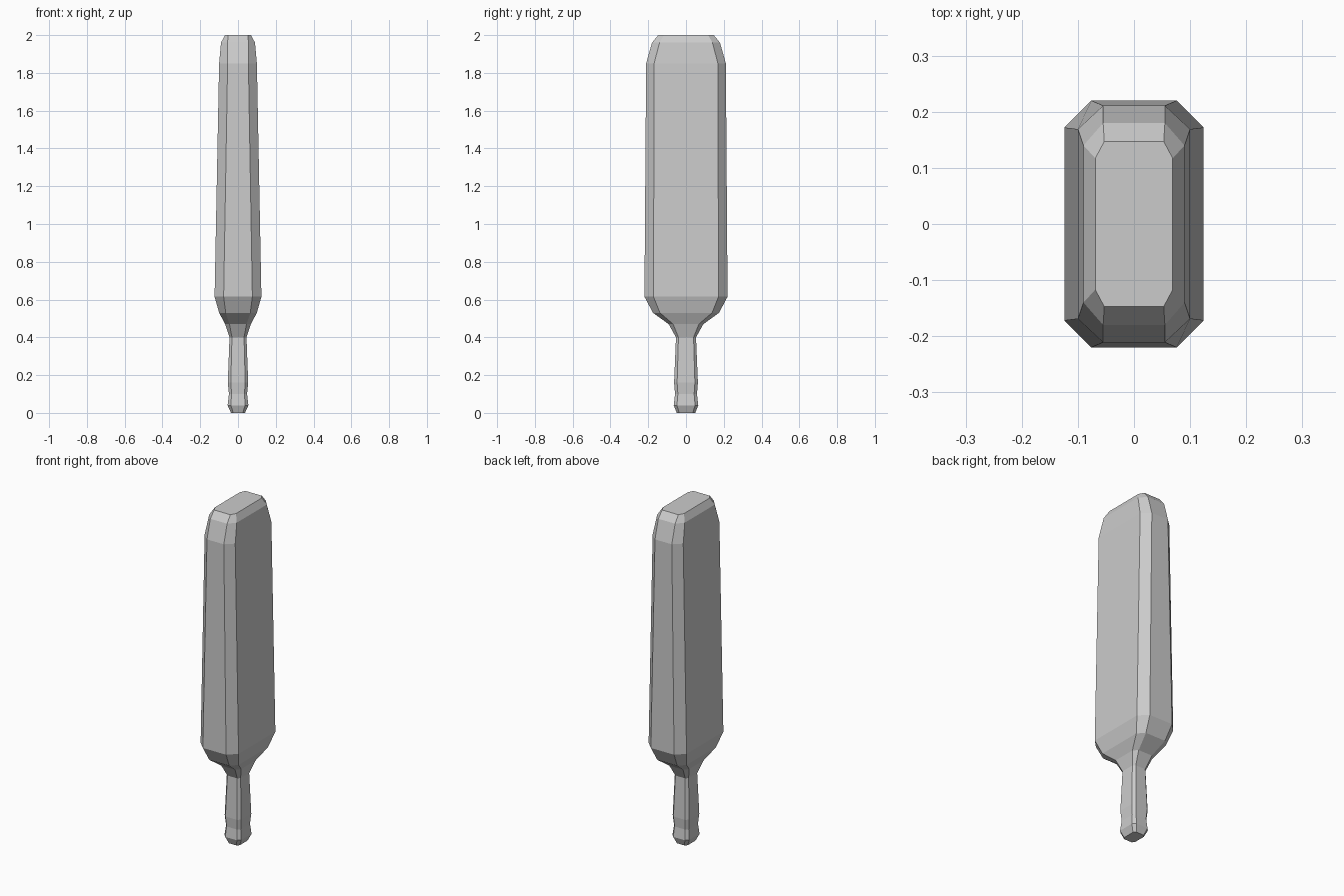
import bpy
import bmesh

if "Cube" in bpy.data.objects:
    bpy.data.objects.remove(bpy.data.objects["Cube"])

# Single grey for the whole bat
grey = bpy.data.materials.new("light_grey")
grey.diffuse_color = (0.6, 0.6, 0.6, 1.0)
grey.use_nodes = True
grey.node_tree.nodes["Principled BSDF"].inputs["Base Color"].default_value = grey.diffuse_color


def ring(bm, z, hx, hy, ix, iy):
    """Rectangle with cut corners: half sizes hx, hy; flat-side half lengths ix, iy."""
    pts = [(hx, -iy), (hx, iy), (ix, hy), (-ix, hy),
           (-hx, iy), (-hx, -iy), (-ix, -hy), (ix, -hy)]
    return [bm.verts.new((x, y, z)) for x, y in pts]


def loft(name, sections, mat):
    """Skin a stack of cut-corner sections and cap both ends."""
    bm = bmesh.new()
    rings = [ring(bm, *s) for s in sections]
    for a, b in zip(rings, rings[1:]):
        for i in range(8):
            j = (i + 1) % 8
            bm.faces.new((a[i], a[j], b[j], b[i]))
    bm.faces.new(rings[0][::-1])
    bm.faces.new(rings[-1])
    bmesh.ops.recalc_face_normals(bm, faces=bm.faces)
    mesh = bpy.data.meshes.new(name)
    bm.to_mesh(mesh)
    bm.free()
    mesh.materials.append(mat)
    obj = bpy.data.objects.new(name, mesh)
    bpy.context.collection.objects.link(obj)
    return obj


# Handle with pommel, flared shoulder, tapering blade and bevelled tip
loft("bat", [
    # z, half width, half depth, flat width, flat depth
    (0.00, 0.037, 0.049, 0.025, 0.036),    # pommel
    (0.04, 0.055, 0.065, 0.038, 0.048),
    (0.10, 0.048, 0.058, 0.034, 0.043),    # grip
    (0.16, 0.054, 0.063, 0.038, 0.047),
    (0.40, 0.045, 0.053, 0.032, 0.040),
    (0.47, 0.068, 0.092, 0.045, 0.068),    # shoulder
    (0.53, 0.100, 0.175, 0.065, 0.138),
    (0.615, 0.124, 0.220, 0.076, 0.172),   # blade
    (1.85, 0.100, 0.211, 0.055, 0.169),
    (1.96, 0.090, 0.180, 0.055, 0.140),    # tip
    (2.00, 0.069, 0.147, 0.053, 0.117),
], grey)
